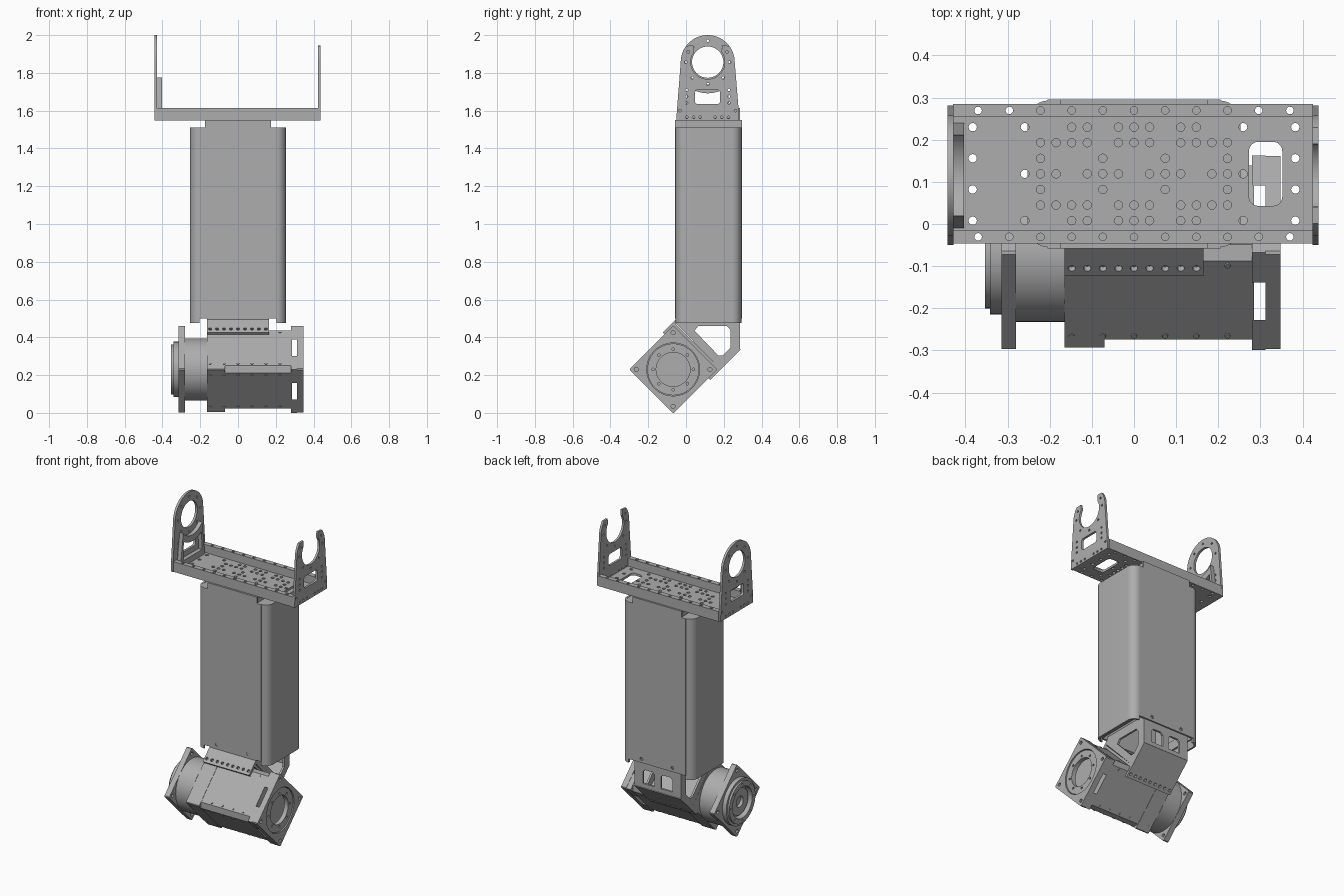
import bpy, bmesh
from math import sin, cos, pi, radians
from mathutils import Matrix, Vector

cube = bpy.data.objects.get("Cube")
if cube:
    bpy.data.objects.remove(cube)

grey = bpy.data.materials.new("machined_grey")
grey.use_nodes = True
grey.diffuse_color = (0.42, 0.42, 0.42, 1)
grey.node_tree.nodes["Principled BSDF"].inputs["Base Color"].default_value = grey.diffuse_color

AXES = {"x": Matrix(((0, 0, 1), (1, 0, 0), (0, 1, 0))),
        "y": Matrix(((1, 0, 0), (0, 0, -1), (0, 1, 0))),
        "z": Matrix.Identity(3)}
# Tilted frame of the lower motor: local y points up-back, local z up-front
TILT = Matrix.Translation((0, -0.068, 0.23)) @ Matrix.Rotation(radians(45), 4, "X")
STRAIGHT = Matrix.Identity(4)
PITCH = 0.037


def arc(cx, cy, r, a0, a1, n=16):
    return [(cx + r * cos(radians(a0 + (a1 - a0) * i / n)),
             cy + r * sin(radians(a0 + (a1 - a0) * i / n))) for i in range(n + 1)]


def circle(cx, cy, r, n=16):
    return arc(cx, cy, r, 0, 360, n)[:-1]


def rect(x0, x1, y0, y1):
    return [(x0, y0), (x1, y0), (x1, y1), (x0, y1)]


def rounded(x0, x1, y0, y1, r, n=6):
    return (arc(x1 - r, y1 - r, r, 0, 90, n) + arc(x0 + r, y1 - r, r, 90, 180, n)
            + arc(x0 + r, y0 + r, r, 180, 270, n) + arc(x1 - r, y0 + r, r, 270, 360, n))


def chamfered(s, c):
    return [(s, c - s), (s, s - c), (s - c, s), (c - s, s),
            (-s, s - c), (-s, c - s), (c - s, -s), (s - c, -s)]


def slab(name, axis, lo, hi, outer, holes=(), frame=STRAIGHT):
    """Extrude a flat outline with holes along an axis, from lo to hi."""
    curve = bpy.data.curves.new(name, "CURVE")
    curve.dimensions, curve.fill_mode = "2D", "BOTH"
    curve.extrude = (hi - lo) / 2
    for loop in [outer, *holes]:
        spline = curve.splines.new("POLY")
        spline.points.add(len(loop) - 1)
        for p, (u, v) in zip(spline.points, loop):
            p.co = (u, v, 0, 1)
        spline.use_cyclic_u = True
    helper = bpy.data.objects.new(name + "_outline", curve)
    bpy.context.collection.objects.link(helper)
    deps = bpy.context.evaluated_depsgraph_get()
    mesh = bpy.data.meshes.new_from_object(helper.evaluated_get(deps))
    bpy.data.objects.remove(helper)
    bm = bmesh.new()
    bm.from_mesh(mesh)
    bmesh.ops.remove_doubles(bm, verts=bm.verts, dist=1e-5)
    bmesh.ops.recalc_face_normals(bm, faces=bm.faces)
    shift = Vector([(lo + hi) / 2 if a == axis else 0 for a in "xyz"])
    bm.transform(frame @ Matrix.Translation(shift) @ AXES[axis].to_4x4())
    bm.to_mesh(mesh)
    bm.free()
    mesh.materials.clear()
    mesh.materials.append(grey)
    obj = bpy.data.objects.new(name, mesh)
    bpy.context.collection.objects.link(obj)
    bpy.ops.object.select_all(action="DESELECT")
    obj.select_set(True)
    bpy.context.view_layer.objects.active = obj
    bpy.ops.object.shade_smooth_by_angle(angle=radians(30))
    return obj


# Top tray: perforated floor and two drilled rails
MID = 0.119
rows = {0: (1, 2, 3, 5, 6, 7), 1: (2, 6), 2: (0, 1, 3, 4, 5, 6), 3: (0, 1, 3, 4, 7)}
spots = {(s * k * PITCH, MID + t * row * PITCH)
         for row, ks in rows.items() for k in ks for s in (-1, 1) for t in (-1, 1)}
spots |= {(s * 0.383, MID + t * PITCH) for s in (-1, 1) for t in (-3, -1, 1, 3)}
floor_holes = [circle(x, y, 0.01, 12) for x, y in sorted(spots)]
floor_holes.append(rounded(0.273, 0.352, 0.043, 0.195, 0.022))
slab("tray_floor", "z", 1.548, 1.562, rect(-0.43, 0.425, -0.015, 0.254), floor_holes)
for side, y0 in (("front", -0.046), ("back", 0.254)):
    slab(side + "_rail", "z", 1.548, 1.613, rect(-0.43, 0.425, y0, y0 + 0.031),
         [circle(k * 2 * PITCH, y0 + 0.0155, 0.009, 12) for k in range(-5, 6)])

# End plates: a closed ring on one side, an open fork on the other
CY, CZ, R = 0.115, 1.857, 0.143
base = [(-0.05, 1.548), (0.281, 1.548), (0.281, 1.575)]
slot = rounded(0.047, 0.18, 1.635, 1.71, 0.015)
fixings = [circle(CY + s * d, z, 0.007, 10) for s in (-1, 1) for d, z in
           ((0.04, 1.565), (0.075, 1.565), (0.11, 1.565), (0.147, 1.6),
            (0.112, 1.64), (0.112, 1.675), (0.112, 1.71))]


def ring_bolts(cy, cz, r, angles, size=0.007):
    return [circle(*arc(cy, cz, r, a, a, 1)[0], size, 10) for a in angles]


slab("ring_plate", "x", -0.443, -0.428, base + arc(CY, CZ, R, 0, 180, 32) + [(-0.05, 1.575)],
     [circle(CY, CZ, 0.083, 40), slot] + fixings
     + ring_bolts(CY, CZ, 0.113, range(0, 360, 45)))
fork = (base + arc(CY, CZ, R, 0, 37, 8) + [(CY + 0.075, 1.945)]
        + arc(CY, CZ, 0.09, 35, -215, 32) + [(CY - 0.075, 1.945)]
        + arc(CY, CZ, R, 143, 180, 8) + [(-0.05, 1.575)])
slab("fork_plate", "x", 0.424, 0.438, fork,
     [slot] + fixings + ring_bolts(CY, CZ, 0.116, (-135, -90, -45, 0, 180, 28, 152)))
slab("ring_plate_stiffener", "x", -0.428, -0.403,
     [(-0.01, 1.56), (0.24, 1.56)] + arc(CY, CZ, 0.125, -40, -140),
     [[(0.02, 1.6), (0.21, 1.6)] + arc(CY, CZ, 0.165, -57, -123)])

# Column: curved side covers, flat front and back plates, top cap
for name, s in (("left", 1), ("right", -1)):
    lower = arc(0.203, -0.005, 0.05, -90, 0, 10)
    inner = arc(0.203, -0.005, 0.038, 0, -90, 10)
    outer = lower + [(x, 2 * MID - y) for x, y in lower[::-1]]
    inside = [(x, 2 * MID - y) for x, y in inner[::-1]] + inner
    slab(name + "_column_cover", "z", 0.475, 1.51, [(s * x, y) for x, y in outer + inside])
    slab(name + "_column_rib", "x", min(s * 0.2, s * 0.21), max(s * 0.2, s * 0.21),
         rect(-0.045, 0.28, 0.5, 1.505))
for name, s in (("front", -1), ("back", 1)):
    y0, y1 = sorted((MID + s * 0.164, MID + s * 0.177))
    plate = [(-0.205, 0.5), (0.205, 0.5), (0.205, 1.51), (0.175, 1.51),
             (0.175, 1.55), (-0.175, 1.55), (-0.175, 1.51), (-0.205, 1.51)]
    slab(name + "_column_plate", "y", y0, y1, plate,
         [circle(k * 0.11, 0.525, 0.01, 12) for k in (-1, 1)])
slab("column_cap", "z", 1.495, 1.508, rounded(-0.245, 0.245, -0.05, 0.288, 0.045))
slab("column_neck", "z", 1.508, 1.549, rect(-0.17, 0.17, -0.05, 0.287))

# Elbow bracket: channel around the motor, cheeks, and a windowed back wall
strip = [k * PITCH for k in range(-4, 5)]
W = 0.165
slab("bracket_web", "y", 0.162, 0.178, rect(-W, W, -0.178, 0.178), frame=TILT)
slab("bracket_upper_lip", "z", 0.162, 0.178, rect(-W, W, 0.1, 0.2),
     [circle(x, 0.125, 0.009, 12) for x in strip], TILT)
slab("bracket_lower_panel", "z", -0.178, -0.162, rect(-W, W, 0.1, 0.328),
     [circle(x, 0.125, 0.009, 12) for x in strip], TILT)
slab("bracket_back_wall", "y", 0.274, 0.287, rect(-W, W, 0.335, 0.54),
     [[(x - 0.042, 0.365), (x + 0.042, 0.365), (x + 0.042, 0.44), (x + 0.027, 0.455),
       (x - 0.027, 0.455), (x - 0.042, 0.44)] for x in (-0.064, 0.064)])
slab("bracket_front_wall", "y", -0.055, -0.044, rect(-W, W, 0.475, 0.54))
cheek = [(-0.055, 0.475), (-0.055, 0.52), (0.285, 0.52), (0.285, 0.336), (0.182, 0.232)]
window = [(0.045, 0.435), (0.065, 0.46), (0.215, 0.46), (0.235, 0.44),
          (0.235, 0.345), (0.195, 0.305), (0.17, 0.305)]
for name, x0 in (("left", W - 0.013), ("right", -W)):
    slab(name + "_bracket_cheek", "x", x0, x0 + 0.013, cheek, [window])

# Motor: housing, drum, square flanges and end rings
corners = [circle(u * 0.138, v * 0.138, 0.011, 12) for u in (-1, 1) for v in (-1, 1)]
flange = chamfered(0.165, 0.006)
slab("motor_housing", "x", -0.07, 0.285, chamfered(0.16, 0.028), frame=TILT)
slab("motor_collar", "x", -0.165, -0.07, chamfered(0.162, 0.005), frame=TILT)
slab("motor_drum", "x", -0.28, -0.165, circle(0, 0, 0.165, 48), frame=TILT)
slab("drum_flange", "x", -0.315, -0.28, flange, corners, TILT)
slab("drum_end_ring", "x", -0.342, -0.315, circle(0, 0, 0.147, 48), [circle(0, 0, 0.1, 40)], TILT)
slab("drum_end_rim", "x", -0.354, -0.342, circle(0, 0, 0.132, 48), [circle(0, 0, 0.1, 40)]
     + ring_bolts(0, 0, 0.117, range(0, 360, 45), 0.006), TILT)
slab("drum_hub", "x", -0.335, -0.315, circle(0, 0, 0.085, 40), [circle(0, 0, 0.035, 24)], TILT)
slab("housing_flange", "x", 0.312, 0.348, flange, [circle(0, 0, 0.14, 48)] + corners, TILT)
slab("housing_bearing_ring", "x", 0.314, 0.342, circle(0, 0, 0.137, 48),
     [circle(0, 0, 0.09, 40)] + ring_bolts(0, 0, 0.107, range(0, 360, 45)), TILT)
for i in range(4):
    turn = TILT @ Matrix.Rotation(i * pi / 2, 4, "X")
    slab("flange_spacer_%d" % i, "x", 0.28, 0.312,
         [(0.163, 0.163), (0.063, 0.163), (0.163, 0.063)], frame=turn)
    # Rows of screw heads along both edges of each housing face
    for x in [-0.148 + 0.074 * k for k in range(6)]:
        for y in (-0.118, 0.118):
            slab("housing_screw", "z", 0.158, 0.164, circle(x, y, 0.007, 10), frame=turn)
